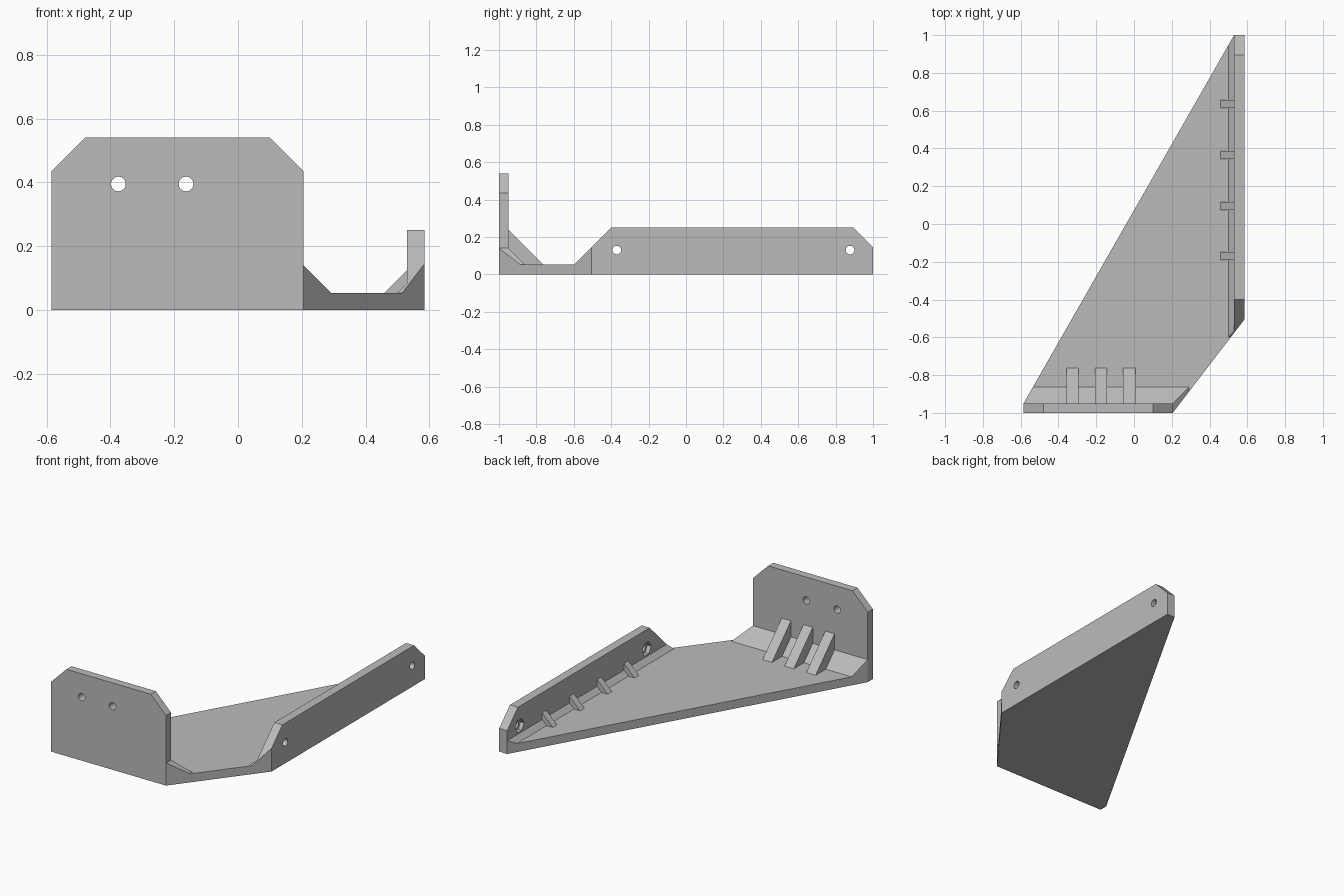
import bpy, bmesh, math
from mathutils import Matrix, Vector

cube = bpy.data.objects.get("Cube")
if cube:
    bpy.data.objects.remove(cube, do_unlink=True)

grey = bpy.data.materials.new("plain_grey")
grey.use_nodes = True
COLOR = (0.5, 0.5, 0.5, 1)
grey.diffuse_color = COLOR
grey.node_tree.nodes["Principled BSDF"].inputs["Base Color"].default_value = COLOR


def finish(name, bm):
    mesh = bpy.data.meshes.new(name)
    bmesh.ops.recalc_face_normals(bm, faces=bm.faces)
    bm.to_mesh(mesh)
    bm.free()
    mesh.materials.append(grey)
    obj = bpy.data.objects.new(name, mesh)
    bpy.context.collection.objects.link(obj)
    return obj


def hull(name, points):
    """Convex solid around the points, with flat areas merged."""
    bm = bmesh.new()
    for p in points:
        bm.verts.new(p)
    bmesh.ops.convex_hull(bm, input=bm.verts)
    bmesh.ops.dissolve_limit(bm, angle_limit=0.005, verts=bm.verts, edges=bm.edges)
    return finish(name, bm)


def prism(name, profile, axis, lo, hi):
    """Profile in the plane across the axis, extruded from lo to hi."""
    points = []
    for h in (lo, hi):
        for a, b in profile:
            p = [a, b]
            p.insert(axis, h)
            points.append(p)
    return hull(name, points)


def rod(name, centre, radius, length, axis, sides):
    """Straight cutter with a point or vertex turned upwards."""
    bm = bmesh.new()
    bmesh.ops.create_cone(bm, cap_ends=True, segments=sides, radius1=radius,
                          radius2=radius, depth=length)
    turn = Vector((0, 0, 1)).rotation_difference(Vector(axis)).to_matrix().to_4x4()
    bmesh.ops.transform(bm, matrix=Matrix.Translation(centre) @ turn, verts=bm.verts)
    return finish(name, bm)


def combine(body, tool, operation):
    mod = body.modifiers.new(operation.lower(), "BOOLEAN")
    mod.object, mod.operation, mod.solver = tool, operation, "EXACT"
    bpy.context.view_layer.objects.active = body
    bpy.ops.object.modifier_apply(modifier=mod.name)
    bpy.data.objects.remove(tool, do_unlink=True)


def box(x0, x1, y0, y1, z):
    return [(x, y, z) for x in (x0, x1) for y in (y0, y1)]


FLOOR = 0.053
parts = []

# Base slab, oversized until the footprint trims it
body = hull("bracket", box(-0.8, 0.8, -1.2, 1.2, -0.1) + box(-0.8, 0.8, -1.2, 1.2, FLOOR))

# Tall front plate with clipped corners, and its sloped foot
parts.append(prism("front_plate", [(-0.7, -0.05), (-0.7, 0.32), (-0.48, 0.54), (0.1, 0.54),
                                   (0.205, 0.435), (0.205, -0.05)], 1, -1.1, -0.95))
parts.append(hull("front_foot", box(-0.7, 0.205, -1.1, -0.95, 0.14)
                  + box(-0.7, 0.345, -1.1, -0.81, 0)))

# Long side plate and its sloped foot
parts.append(prism("side_plate", [(-0.65, 0), (-0.4, 0.25), (0.895, 0.25),
                                  (1.1, 0.045), (1.1, 0)], 0, 0.53, 0.7))
parts.append(hull("side_foot", box(0.53, 0.7, -0.567, 1.1, 0.083)
                  + box(0.447, 0.7, -0.65, 1.1, 0)))

# Triangular stiffening ribs
for x in (-0.325, -0.175, -0.025):
    parts.append(prism("front_rib", [(-0.97, 0.02), (-0.97, 0.26), (-0.73, 0.02)],
                       0, x - 0.032, x + 0.032))
for y in (-0.17, 0.095, 0.365, 0.635):
    parts.append(prism("side_rib", [(0.545, 0.02), (0.545, 0.14), (0.425, 0.02)],
                       1, y - 0.021, y + 0.021))
for part in parts:
    combine(body, part, "UNION")

# Trim everything to the slanted footprint
footprint = [(-0.585, -1), (0.205, -1), (0.585, -0.505), (0.585, 1), (0.53, 1), (-0.585, -0.95)]
combine(body, prism("footprint", footprint, 2, 0, 1), "INTERSECT")

# Bolt holes, with hexagonal nut pockets inside the side plate
for x in (-0.375, -0.163):
    combine(body, rod("hole", (x, -1, 0.395), 0.023, 0.3, (0, 1, 0), 32), "DIFFERENCE")
for y in (-0.37, 0.877):
    combine(body, rod("hole", (0.55, y, 0.13), 0.023, 0.3, (1, 0, 0), 32), "DIFFERENCE")
    pocket = rod("nut_pocket", (0.525, y, 0.13), 0.043, 0.06, (1, 0, 0), 6)
    combine(body, pocket, "DIFFERENCE")

# Merge leftover flat seams and keep crisp edges
bm = bmesh.new()
bm.from_mesh(body.data)
bmesh.ops.remove_doubles(bm, verts=bm.verts, dist=0.0002)
bmesh.ops.dissolve_limit(bm, angle_limit=0.01, verts=bm.verts, edges=bm.edges)
bm.to_mesh(body.data)
bm.free()
body.data.materials.clear()
body.data.materials.append(grey)
bpy.ops.object.select_all(action="DESELECT")
body.select_set(True)
bpy.context.view_layer.objects.active = body
bpy.ops.object.shade_smooth_by_angle(angle=math.radians(25))
